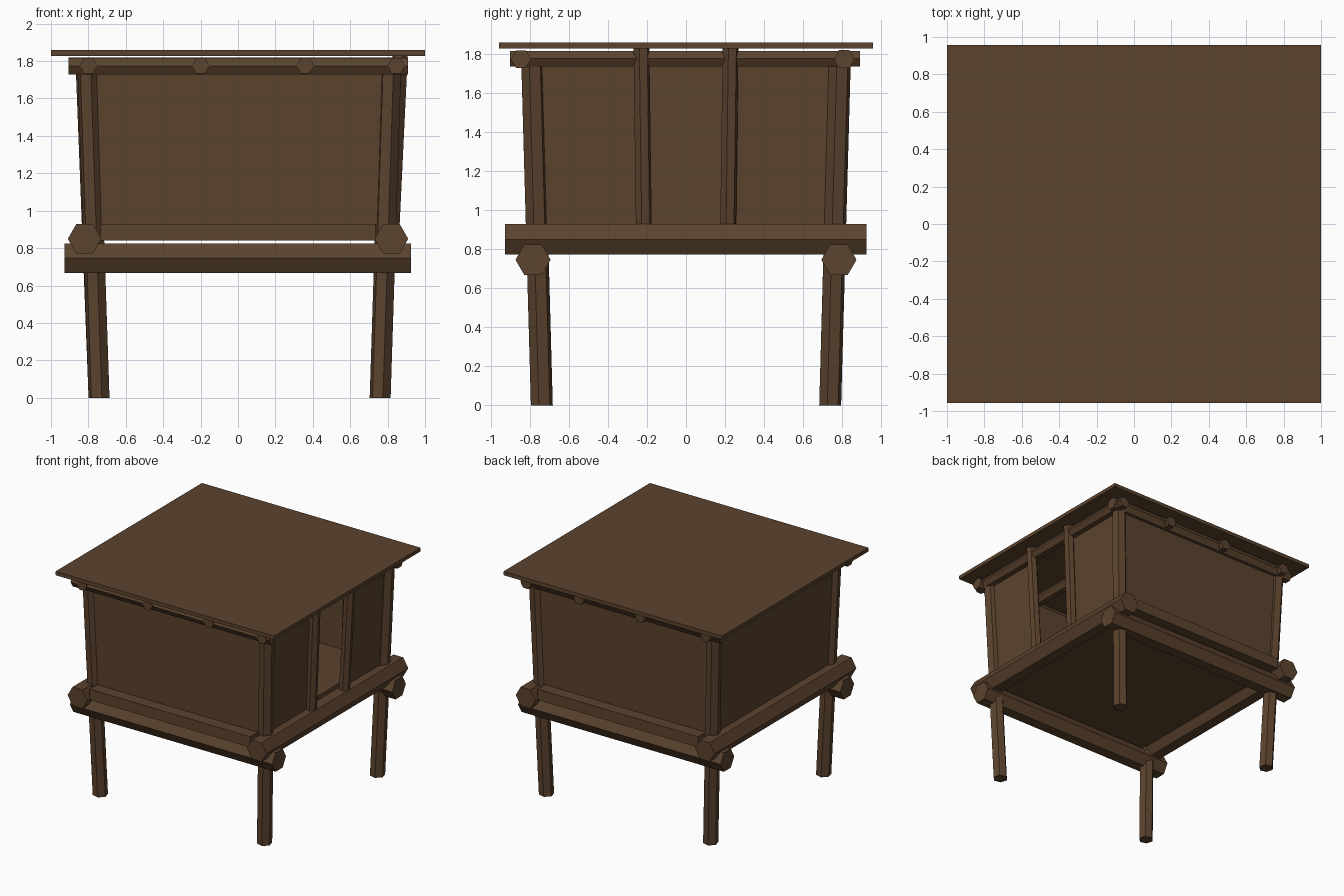
import bpy, bmesh, math
from mathutils import Vector

if "Cube" in bpy.data.objects:
    bpy.data.objects.remove(bpy.data.objects["Cube"])

wood = bpy.data.materials.new("brown wood")
wood.diffuse_color = (0.105, 0.056, 0.027, 1)
wood.use_nodes = True
wood.node_tree.nodes["Principled BSDF"].inputs["Base Color"].default_value = wood.diffuse_color


def finish(bm, name):
    bmesh.ops.recalc_face_normals(bm, faces=bm.faces)
    me = bpy.data.meshes.new(name)
    bm.to_mesh(me)
    bm.free()
    me.materials.append(wood)
    ob = bpy.data.objects.new(name, me)
    bpy.context.collection.objects.link(ob)


def loft(name, lower, upper):
    """Closed solid between two matching rings of points."""
    bm = bmesh.new()
    a = [bm.verts.new(p) for p in lower]
    b = [bm.verts.new(p) for p in upper]
    bm.faces.new(a)
    bm.faces.new(b)
    n = len(a)
    for i in range(n):
        j = (i + 1) % n
        bm.faces.new((a[i], a[j], b[j], b[i]))
    finish(bm, name)


def log(name, p, q, r, u, v, rot=0):
    """Six-sided log from p to q, its section spanned by axes u and v."""
    def ring(c):
        angles = [math.radians(60 * i + rot) for i in range(6)]
        return [Vector(c) + r * (math.cos(t) * u + math.sin(t) * v) for t in angles]
    loft(name, ring(p), ring(q))


def box(name, x0, x1, y0, y1, z0, z1):
    def ring(z):
        return [(x0, y0, z), (x1, y0, z), (x1, y1, z), (x0, y1, z)]
    loft(name, ring(z0), ring(z1))


X, Y, Z = Vector((1, 0, 0)), Vector((0, 1, 0)), Vector((0, 0, 1))

# Leaning corner posts, from the ground to the top beams
for sy, side, lean in ((-1, "front", 0.803), (1, "back", 0.812)):
    log(side + "_left_post", (-0.743, sy * 0.738, 0), (-lean, sy * 0.787, 1.78), 0.058, X, Y, -15)
    log(side + "_right_post", (0.76, sy * 0.738, 0), (0.817, sy * 0.788, 1.78), 0.058, X, Y, -15)

# Floor beams: two across, two front to back on top of them
for s, n in ((-1, "a"), (1, "b")):
    log("lower_cross_beam_" + n, (-0.927, s * 0.783, 0.746), (0.925, s * 0.783, 0.746), 0.09, Y, Z)
    log("floor_beam_" + n, (s * 0.82, -0.927, 0.85), (s * 0.82, 0.925, 0.85), 0.09, X, Z)

# Floor slab fitted between the floor beams
box("floor", -0.735, 0.735, -0.89, 0.89, 0.842, 0.93)

# Top beams
log("front_top_beam", (-0.905, -0.845, 1.773), (0.91, -0.845, 1.773), 0.051, Y, Z)
log("back_top_beam", (-0.905, 0.81, 1.773), (0.91, 0.81, 1.773), 0.053, Y, Z)
for i, x in enumerate((-0.80, -0.20, 0.36, 0.845)):
    log(f"rafter_{i}", (x, -0.90, 1.775), (x, 0.89, 1.775), 0.047, X, Z)

# Door posts on the right side
for s, n in ((-1, "front"), (1, "back")):
    log(n + "_door_post", (0.82, s * 0.215, 0.85), (0.867, s * 0.228, 1.828), 0.042, X, Y, -15)

# Thin walls lean out with the posts
t = 0.008
for s, n in ((-1, "front"), (1, "back")):
    def end_wall(y, z, x):
        return [(-x, y - t, z), (x, y - t, z), (x, y + t, z), (-x, y + t, z)]
    loft(n + "_wall", end_wall(s * 0.783, 0.92, 0.78), end_wall(s * 0.804, 1.775, 0.80))


def side_wall(name, s, y0, y1):
    def ring(x, z):
        return [(x - t, y0, z), (x + t, y0, z), (x + t, y1, z), (x - t, y1, z)]
    loft(name, ring(s * 0.79, 0.92), ring(s * 0.818, 1.775))


side_wall("left_wall", -1, -0.77, 0.77)
side_wall("right_wall_front", 1, -0.77, -0.22)
side_wall("right_wall_back", 1, 0.22, 0.77)

# Flat roof
box("roof", -1, 1, -0.957, 0.957, 1.828, 1.859)
